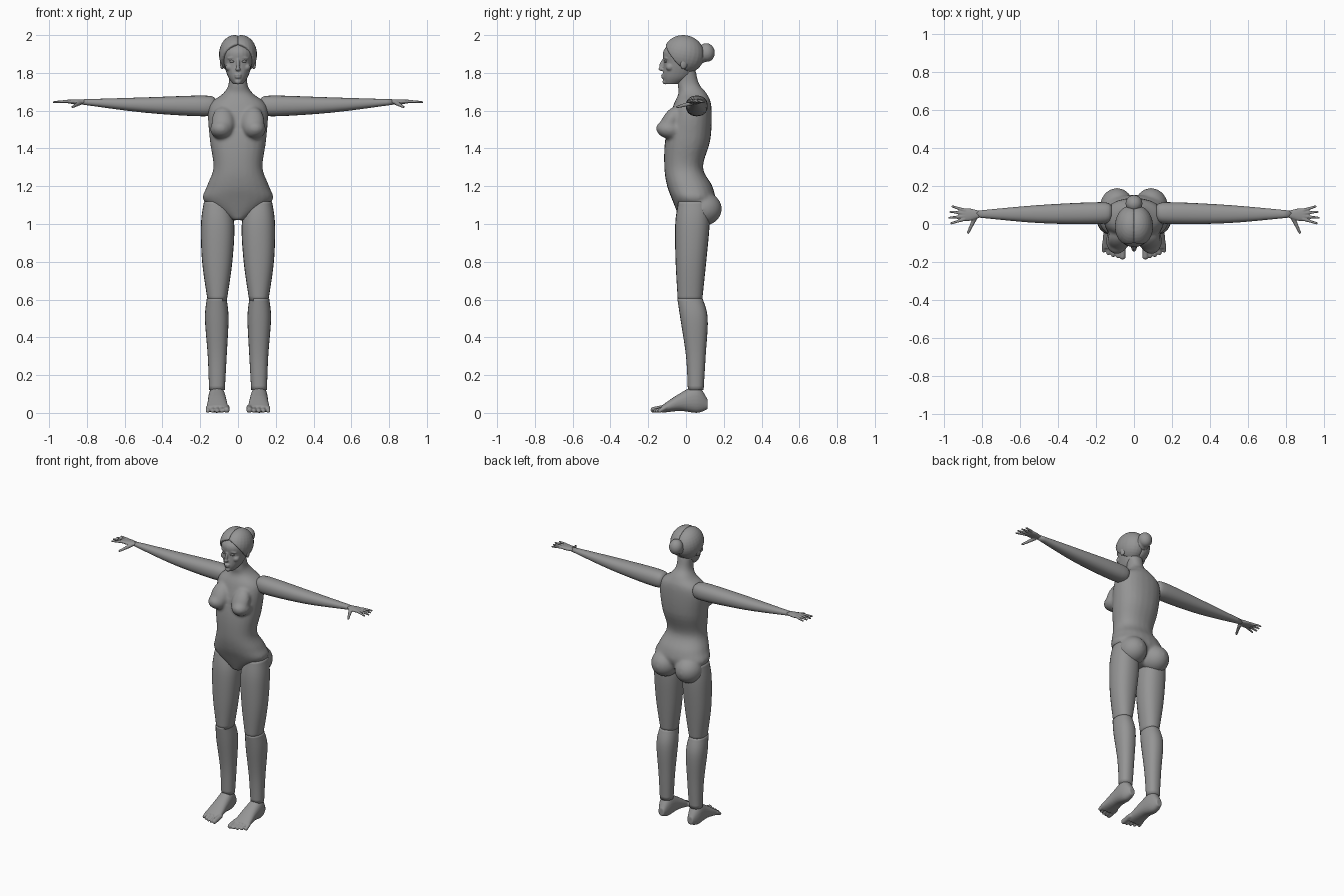
import bpy, bmesh, math
from mathutils import Vector, Matrix, Euler

cube = bpy.data.objects.get("Cube")
if cube:
    bpy.data.objects.remove(cube, do_unlink=True)

GREY = (0.3, 0.3, 0.3, 1)
clay = bpy.data.materials.new("clay grey")
clay.use_nodes = True
clay.diffuse_color = GREY
clay.node_tree.nodes["Principled BSDF"].inputs["Base Color"].default_value = GREY


def signed_power(value, exponent):
    return math.copysign(abs(value) ** exponent, value)


def spline(rows, steps=5):
    """Pass a smooth curve through the rows and return the denser list."""
    rows = [Vector(row) for row in rows]
    dense = []
    for i in range(len(rows) - 1):
        before, start, end = rows[max(i - 1, 0)], rows[i], rows[i + 1]
        after = rows[min(i + 2, len(rows) - 1)]
        tangent_in, tangent_out = (end - before) / 2, (after - start) / 2
        for step in range(steps):
            t = step / steps
            ease = t * t * (3 - 2 * t)
            dense.append(start.lerp(end, ease) + tangent_in * t * (1 - t) ** 2
                         - tangent_out * t * t * (1 - t))
    return dense + [rows[-1]]


def loft(bm, axis, rows, sides=24, roundness=0.88):
    """Skin rounded sections; a row is the position, then low and high on both cross axes."""
    across, along = [i for i in range(3) if i != axis]
    rings = []
    for position, low_a, high_a, low_b, high_b in spline(rows):
        ring = []
        for side in range(sides):
            angle = math.tau * side / sides
            corner = Vector()
            corner[axis] = position
            corner[across] = (low_a + high_a + (high_a - low_a) * signed_power(math.cos(angle), roundness)) / 2
            corner[along] = (low_b + high_b + (high_b - low_b) * signed_power(math.sin(angle), roundness)) / 2
            ring.append(bm.verts.new(corner))
        rings.append(ring)
    for lower, upper in zip(rings, rings[1:]):
        for side in range(sides):
            bm.faces.new((lower[side - 1], lower[side], upper[side], upper[side - 1]))
    bm.faces.new(rings[0])
    bm.faces.new(rings[-1])


def symmetric(rows):
    """Turn position, half width, front and back into full sections."""
    return [(height, -width, width, front, back) for height, width, front, back in rows]


def ball(bm, centre, radii, turn=(0, 0, 0)):
    matrix = Matrix.LocRotScale(Vector(centre), Euler(turn), Vector(radii))
    bmesh.ops.create_uvsphere(bm, u_segments=24, v_segments=16, radius=1, matrix=matrix)


def ball_pair(bm, centre, radii, turn=(0, 0, 0)):
    x, y, z = centre
    tilt, roll, yaw = turn
    ball(bm, centre, radii, turn)
    ball(bm, (-x, y, z), radii, (tilt, -roll, -yaw))


def digit(bm, start, end, thick, thin):
    """Tapered finger or toe with rounded ends."""
    count = 9
    for i in range(count):
        blend = i / (count - 1)
        radius = thick + (thin - thick) * blend
        ball(bm, Vector(start).lerp(Vector(end), blend), [radius] * 3)


def finish(name, bm, mirror=False, voxel=None, smoothing=0):
    bmesh.ops.recalc_face_normals(bm, faces=bm.faces)
    for face in bm.faces:
        face.smooth = True
    mesh = bpy.data.meshes.new(name)
    bm.to_mesh(mesh)
    bm.free()
    mesh.materials.append(clay)
    part = bpy.data.objects.new(name, mesh)
    bpy.context.collection.objects.link(part)
    if voxel:
        fuse = part.modifiers.new("fuse", 'REMESH')
        fuse.mode = 'VOXEL'
        fuse.voxel_size = voxel
        fuse.use_smooth_shade = True
        soften = part.modifiers.new("soften", 'SMOOTH')
        soften.iterations = smoothing
    if mirror:
        opposite = part.modifiers.new("opposite side", 'MIRROR')
        opposite.use_mirror_merge = False


# Torso with neck, chest and hips fused together
bm = bmesh.new()
loft(bm, 2, symmetric([
    (1.02, .03, -.03, .08), (1.12, .18, -.07, .15), (1.2, .165, -.1, .14),
    (1.3, .13, -.115, .09), (1.45, .15, -.11, .13), (1.62, .155, -.07, .135),
    (1.69, .08, -.04, .11), (1.74, .05, -.045, .07), (1.82, .05, -.04, .05)]))
ball_pair(bm, centre=(.087, -.085, 1.5), radii=(.06, .075, .05), turn=(-.15, 0, .15))
ball_pair(bm, centre=(.08, -.085, 1.54), radii=(.06, .045, .09), turn=(-.5, 0, 0))
ball_pair(bm, centre=(.09, .09, 1.08), radii=(.09, .1, .09))
finish("torso", bm, voxel=.009, smoothing=8)

# Legs in two sections, meeting at the knee
bm = bmesh.new()
loft(bm, 2, [(1.12, .05, .18, -.04, .12), (1, .02, .196, -.057, .125),
             (.8, .03, .19, -.055, .107), (.59, .06, .16, -.043, .085)])
finish("thigh", bm, mirror=True)
bm = bmesh.new()
loft(bm, 2, [(.605, .06, .165, -.046, .088), (.5, .05, .175, -.03, .115),
             (.3, .06, .16, 0, .104), (.12, .07, .153, .01, .093)])
finish("lower_leg", bm, mirror=True)

# Feet with five toes
bm = bmesh.new()
loft(bm, 1, [(.115, .09, .13, .02, .07), (.06, .07, .155, 0, .143),
             (-.03, .06, .16, .01, .105), (-.13, .05, .17, 0, .038)])
for toe in range(5):
    x = .06 + .025 * toe
    radius = .011 if toe else .016
    digit(bm, (x, -.11, .028), (x, -.172 + .002 * toe ** 2, radius), radius, radius)
finish("foot", bm, mirror=True, voxel=.0045, smoothing=3)

# Arms
bm = bmesh.new()
loft(bm, 0, [(.12, .02, .1, 1.59, 1.665), (.18, 0, .115, 1.57, 1.68),
             (.5, .005, .1, 1.59, 1.67), (.83, .035, .07, 1.633, 1.66)])
finish("arm", bm, mirror=True)

# Hands with four fanned fingers and a thumb
bm = bmesh.new()
loft(bm, 0, [(.81, .035, .068, 1.635, 1.66), (.87, .016, .083, 1.635, 1.66),
             (.905, .018, .081, 1.64, 1.657)])
for finger in range(4):
    knuckle = Vector((.895, .025 + .016 * finger, 1.65))
    fan = .2 * finger - .3
    reach = Vector((math.cos(fan), math.sin(fan), -.06)) * (.08 - .007 * abs(finger - 1))
    digit(bm, knuckle, knuckle + reach, thick=.0095, thin=.0065)
digit(bm, (.84, .03, 1.64), (.875, -.045, 1.62), thick=.0125, thin=.0075)
finish("hand", bm, mirror=True, voxel=.004, smoothing=3)

# Head with nose, lips, chin, brows and cheeks
bm = bmesh.new()
loft(bm, 2, symmetric([
    (1.74, .025, -.11, -.04), (1.78, .053, -.122, .03), (1.85, .075, -.118, .065),
    (1.92, .08, -.118, .07), (1.985, .03, -.05, .02)]), roundness=.95)
ball(bm, centre=(0, -.126, 1.843), radii=(.009, .014, .035), turn=(-.3, 0, 0))
ball(bm, centre=(0, -.13, 1.82), radii=(.014, .016, .01))
ball(bm, centre=(0, -.123, 1.788), radii=(.02, .01, .006))
ball(bm, centre=(0, -.122, 1.777), radii=(.017, .01, .006))
ball(bm, centre=(0, -.11, 1.753), radii=(.018, .015, .014))
ball_pair(bm, centre=(.032, -.103, 1.88), radii=(.026, .014, .007), turn=(0, .15, .3))
ball_pair(bm, centre=(.045, -.085, 1.83), radii=(.022, .022, .02))
finish("head", bm, voxel=.0045, smoothing=3)

# Eyes and ears
bm = bmesh.new()
ball(bm, centre=(.031, -.106, 1.861), radii=(.015, .011, .007), turn=(0, 0, .3))
finish("eye", bm, mirror=True)
bm = bmesh.new()
ball(bm, centre=(.083, -.01, 1.85), radii=(.011, .02, .03), turn=(-.2, 0, .3))
finish("ear", bm, mirror=True)

# Hair in two lobes, cut along the hairline and parted in the middle
bm = bmesh.new()
ball(bm, centre=(.016, -.012, 1.898), radii=(.085, .11, .102), turn=(-.2, 0, 0))
for point, direction in (((0, -.11, 1.965), (-.5, -1, -.9)), ((0, 0, 0), (-1, 0, 0))):
    cut = bmesh.ops.bisect_plane(bm, geom=bm.verts[:] + bm.edges[:] + bm.faces[:],
                                 plane_co=point, plane_no=direction, clear_outer=True)
    rim = [item for item in cut["geom_cut"] if isinstance(item, bmesh.types.BMEdge)]
    bmesh.ops.edgeloop_fill(bm, edges=rim)
finish("hair_lobe", bm, mirror=True, voxel=.005, smoothing=4)

# Hair bun at the back
bm = bmesh.new()
ball(bm, centre=(0, .108, 1.908), radii=(.045, .045, .05), turn=(.2, 0, 0))
ball(bm, centre=(0, .07, 1.89), radii=(.05, .04, .045))
finish("hair_bun", bm, voxel=.006, smoothing=4)
